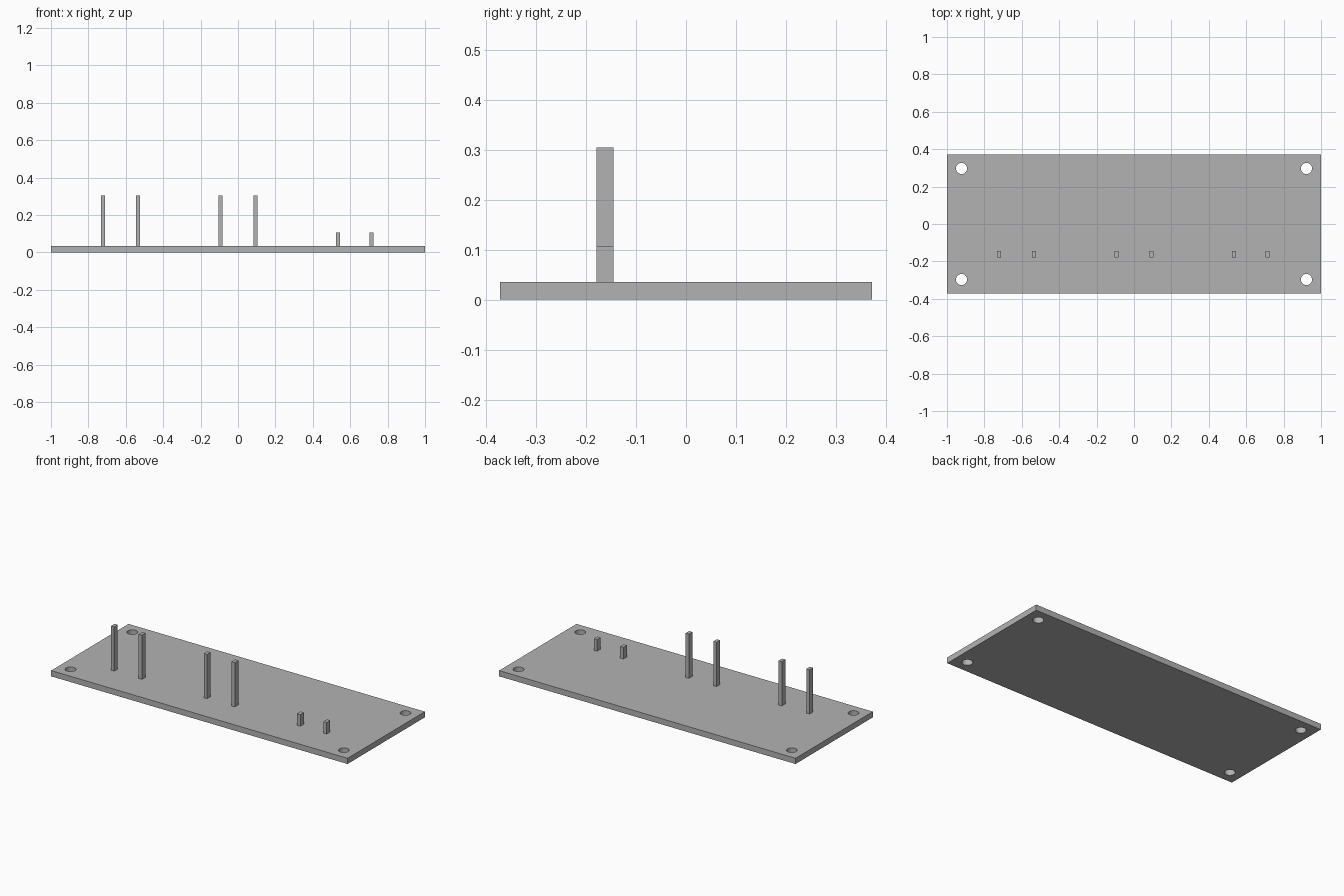
import bpy

cube = bpy.data.objects.get("Cube")
if cube:
    bpy.data.objects.remove(cube, do_unlink=True)

# Single grey material
grey = bpy.data.materials.new("plain_grey")
grey.use_nodes = True
colour = (0.45, 0.45, 0.45, 1)
grey.diffuse_color = colour
grey.node_tree.nodes["Principled BSDF"].inputs["Base Color"].default_value = colour

THICK = 0.035


def box(name, x, y, z0, z1, width, depth):
    bpy.ops.mesh.primitive_cube_add(size=1, location=(x, y, (z0 + z1) / 2))
    ob = bpy.context.object
    ob.name = name
    ob.scale = (width, depth, z1 - z0)
    bpy.ops.object.transform_apply(location=False, rotation=False, scale=True)
    ob.data.materials.append(grey)
    return ob


# Base plate with four corner screw holes
plate = box("base_plate", 0, 0, 0, THICK, 2, 0.745)
for sx in (-1, 1):
    for sy in (-1, 1):
        bpy.ops.mesh.primitive_cylinder_add(
            vertices=32, radius=0.03, depth=0.2,
            location=(sx * 0.922, sy * 0.297, THICK / 2))
        cutter = bpy.context.object
        cutter.name = "hole_cutter"
        cutter.data.materials.append(grey)
        cut = plate.modifiers.new("screw_hole", 'BOOLEAN')
        cut.operation = 'DIFFERENCE'
        cut.solver = 'EXACT'
        cut.object = cutter
        bpy.context.view_layer.objects.active = plate
        bpy.ops.object.modifier_apply(modifier=cut.name)
        bpy.data.objects.remove(cutter, do_unlink=True)

# Pairs of upright pins: name, centre positions, top height
pairs = (("right_tall_pin", (-0.721, -0.534), 0.305),
         ("middle_tall_pin", (-0.094, 0.093), 0.305),
         ("left_short_pin", (0.535, 0.713), 0.106))
for name, positions, top in pairs:
    for x in positions:
        box(name, x, -0.162, THICK, top, 0.022, 0.034)
